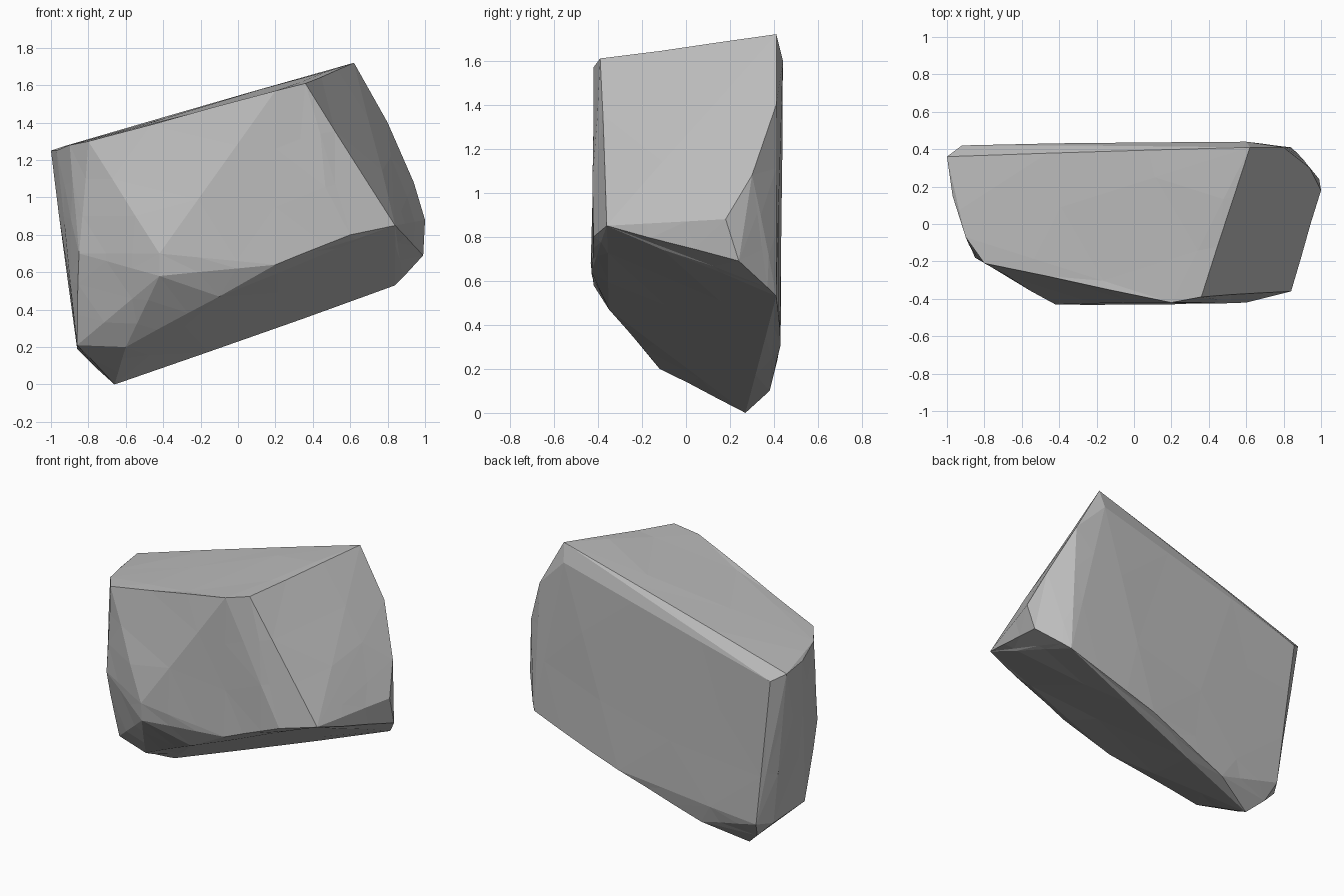
import bpy
import bmesh
import random
from mathutils import Vector

default_cube = bpy.data.objects.get("Cube")
if default_cube:
    bpy.data.objects.remove(default_cube, do_unlink=True)

random.seed(4)


def make_material(name, colour):
    material = bpy.data.materials.new(name)
    material.use_nodes = True
    material.diffuse_color = colour
    shader = material.node_tree.nodes["Principled BSDF"]
    shader.inputs["Base Color"].default_value = colour
    shader.inputs["Roughness"].default_value = 0.9
    return material


# Corners of the broken planes that enclose the boulder
top_plane = [
    (-1, .36, 1.25), (-.97, .15, 1.25), (-.9, -.07, 1.28), (-.8, -.21, 1.3),
    (.2, -.42, 1.57), (.36, -.39, 1.61), (.62, .41, 1.72),
]
front_bulge = [
    (-.42, -.43, .7), (-.42, -.42, .58), (.2, -.43, .64),
    (.6, -.42, .8), (.84, -.36, .85),
]
right_end = [
    (1, .18, .88), (.99, .24, .69), (.94, .3, 1.08),
    (.8, .41, 1.4), (.88, .37, .57),
]
back_plane = [
    (-.92, .42, 1.2), (.6, .44, 1.6), (.84, .41, .53),
    (.2, .43, .31), (-.8, .4, .2),
]
lower_keel = [
    (-.38, .38, .1), (-.52, .33, .06), (-.66, .27, 0), (-.76, .33, .09),
    (-.6, -.12, .2), (-.1, -.35, .47), (-.63, .1, .09),
]
left_end = [(-.86, .3, .19), (-.86, -.03, .21), (-.85, -.18, .7)]

# Stretch one angular skin over all the corners
mesh = bpy.data.meshes.new("boulder")
bm = bmesh.new()
for group in (top_plane, front_bulge, right_end, back_plane, lower_keel, left_end):
    for corner in group:
        bm.verts.new(Vector(corner))
hull = bmesh.ops.convex_hull(bm, input=bm.verts[:])
loose = [v for v in bm.verts if not v.link_faces]
bmesh.ops.delete(bm, geom=loose, context="VERTS")
bmesh.ops.recalc_face_normals(bm, faces=bm.faces[:])

# Chip the broad planes into faint irregular facets, keeping the corners
corners = {v.co.copy().freeze() for v in bm.verts}
long_edges = [e for e in bm.edges if e.calc_length() > 0.4]
bmesh.ops.subdivide_edges(bm, edges=long_edges, cuts=2)
bmesh.ops.triangulate(bm, faces=bm.faces[:])
bm.normal_update()
for vert in bm.verts:
    if vert.co.copy().freeze() not in corners:
        vert.co += vert.normal * random.uniform(-0.004, 0.005)

for face in bm.faces:
    face.smooth = False
bm.to_mesh(mesh)
bm.free()

# Plain grey stone surface
mesh.materials.append(make_material("grey stone", (0.5, 0.5, 0.5, 1)))
boulder = bpy.data.objects.new("boulder", mesh)
bpy.context.collection.objects.link(boulder)
